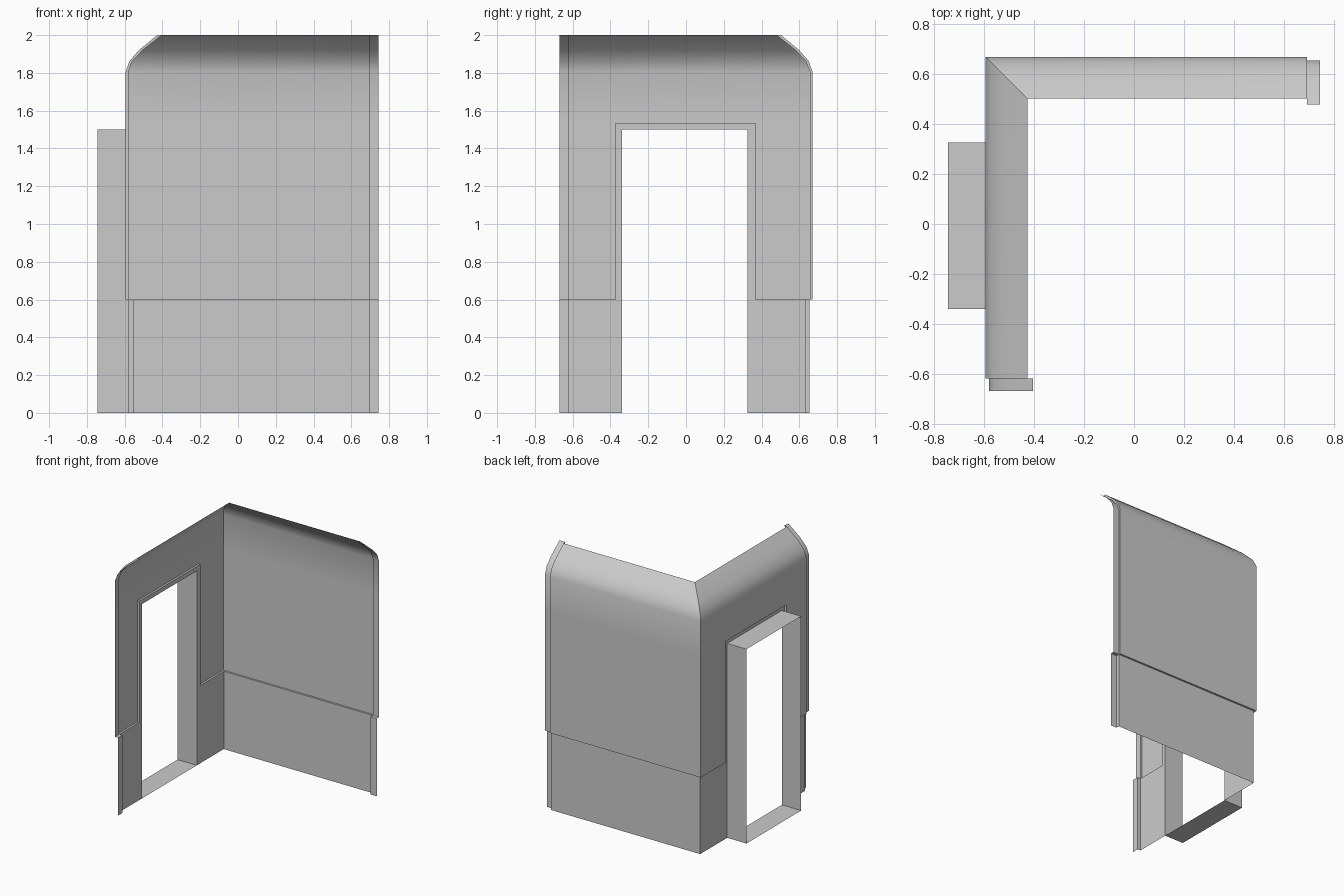
import bpy, bmesh, math
from mathutils import Vector

if "Cube" in bpy.data.objects:
    bpy.data.objects.remove(bpy.data.objects["Cube"])

LX, BY = -0.595, 0.67            # outer planes of left and back walls
END_L, END_B = -0.62, 0.693      # where the end ribs begin
DOOR = (-0.34, 0.326, 1.5)       # opening y0, y1, height
TRIM = (-0.373, 0.368, 1.535)    # flush trim around the opening
LOW = 0.015                      # inset of the lower wainscot
# (inset, height, extra inset of end rib)
PROFILE = [(LOW, 0, .026), (LOW, .6, .026), (0, .6, .014), (0, TRIM[2], .014),
           (0, 1.805, .014), (.02, 1.862, .016), (.07, 1.92, .02), (.167, 2.0, .024)]


def left(d, t, z):
    return (LX + d, BY - d if t is None else t, z)


def back(d, t, z):
    return (LX + d if t is None else t, BY - d, z)


def strip(a, b, f, t0, t1):
    """Quad between two profile points; t=None means the mitred corner."""
    return [f(a[0], t0, a[1]), f(a[0], t1, a[1]), f(b[0], t1, b[1]), f(b[0], t0, b[1])]


def make(name, quads):
    bm = bmesh.new()
    for q in quads:
        bm.faces.new([bm.verts.new(p) for p in q])
    bmesh.ops.remove_doubles(bm, verts=bm.verts, dist=1e-4)
    bmesh.ops.recalc_face_normals(bm, faces=bm.faces)
    # face the room interior
    s = sum(f.calc_area() * f.normal.dot(Vector((0, 0, .8)) - f.calc_center_median())
            for f in bm.faces)
    if s < 0:
        bmesh.ops.reverse_faces(bm, faces=bm.faces)
    me = bpy.data.meshes.new(name)
    bm.to_mesh(me)
    bm.free()
    ob = bpy.data.objects.new(name, me)
    bpy.context.collection.objects.link(ob)
    bpy.ops.object.select_all(action='DESELECT')
    ob.select_set(True)
    bpy.context.view_layer.objects.active = ob
    bpy.ops.object.shade_smooth_by_angle(angle=math.radians(30))
    return ob


walls, ribs = [], []
for i, (a, b) in enumerate(zip(PROFILE, PROFILE[1:])):
    # back wall and left wall, leaving the doorway open
    walls.append(strip(a, b, back, None, END_B))
    if i < 3:
        y0, y1 = DOOR[:2] if i == 0 else TRIM[:2]
        walls += [strip(a, b, left, END_L, y0), strip(a, b, left, y1, None)]
    else:
        walls.append(strip(a, b, left, END_L, None))
    # end ribs: stepped-in strip plus the return joining it to the wall
    ra, rb = (a[0] + a[2], a[1]), (b[0] + b[2], b[1])
    for f, t0, t1 in ((left, END_L, -.67), (back, END_B, .745)):
        ribs.append(strip(ra, rb, f, t0, t1))
        if i != 1:
            ribs.append([f(a[0], t0, a[1]), f(b[0], t0, b[1]),
                         f(rb[0], t0, rb[1]), f(ra[0], t0, ra[1])])

# flush trim around the door
(d0, d1, dz), (t0, t1, tz) = DOOR, TRIM
for y0, y1, z0, z1 in ((t0, d0, .6, dz), (d1, t1, .6, dz), (t0, t1, dz, tz)):
    walls.append([left(LOW, y0, z0), left(LOW, y1, z0), left(LOW, y1, z1), left(LOW, y0, z1)])
# step between trim and upper panel
outline = [(t0, .6), (t0, tz), (t1, tz), (t1, .6)]
for p, q in zip(outline, outline[1:]):
    walls.append([left(0, *p), left(0, *q), left(LOW, *q), left(LOW, *p)])

# door tunnel: jambs, head and threshold
loop = [(d0, 0), (d0, dz), (d1, dz), (d1, 0)]
tunnel = [[(LX + LOW, *p), (LX + LOW, *q), (-.745, *q), (-.745, *p)]
          for p, q in zip(loop, loop[1:] + loop[:1])]

make("wall_panels", walls)
make("end_ribs", ribs)
make("door_tunnel", tunnel)
